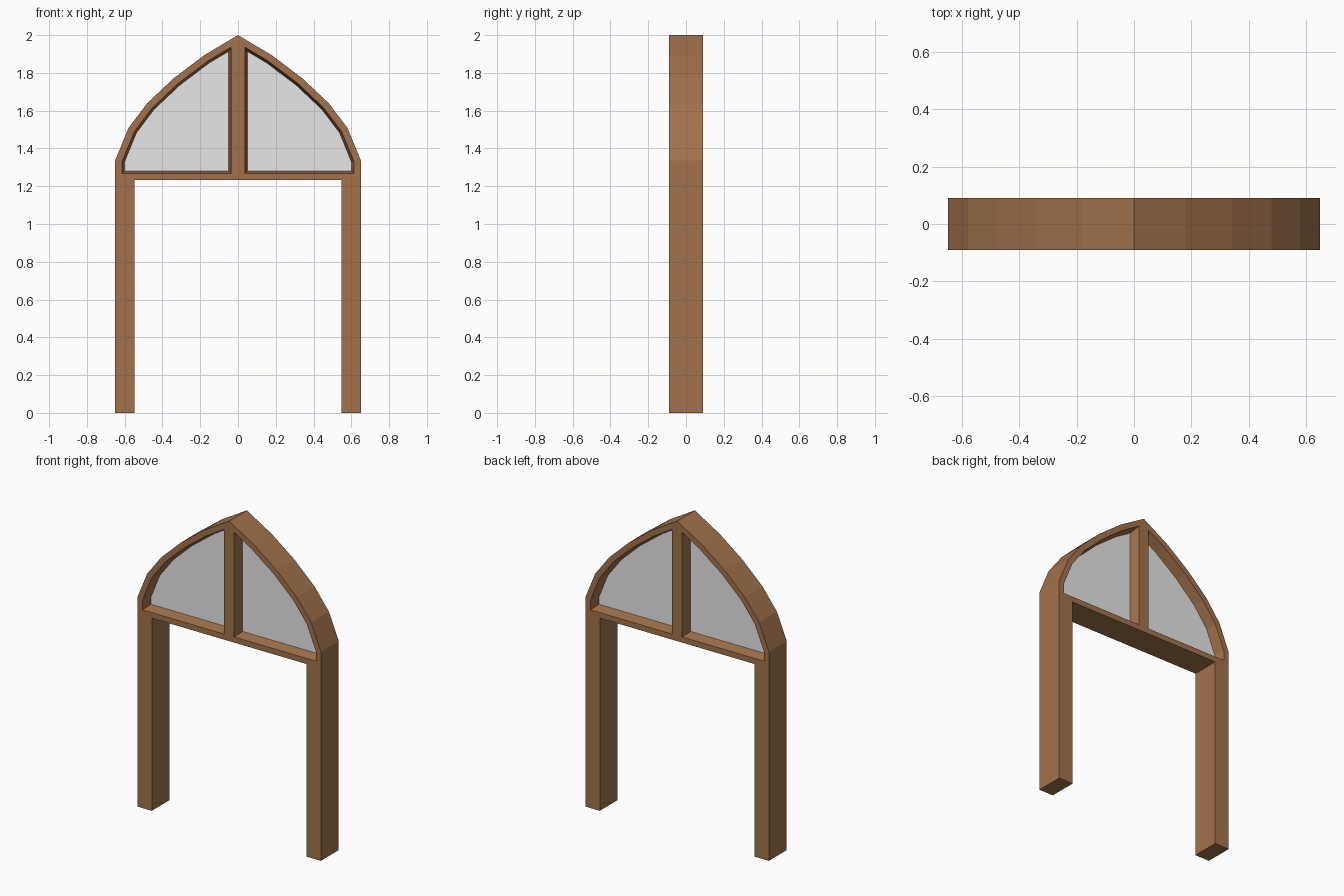
import bpy, bmesh
from mathutils import Vector

if "Cube" in bpy.data.objects:
    bpy.data.objects.remove(bpy.data.objects["Cube"])

HALF = 0.09       # half depth of the frame
GLASS = 0.022     # half thickness of the panes
BOTTOM = 1.232    # underside of the transom


def material(name, rgb):
    m = bpy.data.materials.new(name)
    m.diffuse_color = (*rgb, 1)
    m.use_nodes = True
    m.node_tree.nodes["Principled BSDF"].inputs["Base Color"].default_value = m.diffuse_color
    return m


def inset(pts, d):
    """Offset a counter-clockwise outline inwards by d."""
    out, n = [], len(pts)
    for i in range(n):
        p = Vector(pts[i])
        a = (p - Vector(pts[i - 1])).normalized()
        b = (Vector(pts[(i + 1) % n]) - p).normalized()
        na, nb = Vector((-a.y, a.x)), Vector((-b.y, b.x))
        out.append(p + (na + nb) * (d / (1 + na.dot(nb))))
    return out


def loop(bm, pts, y):
    return [bm.verts.new((p[0], y, p[1])) for p in pts]


def bridge(bm, a, b, skip=()):
    n = len(a)
    for i in range(n):
        if i not in skip:
            j = (i + 1) % n
            bm.faces.new((a[i], a[j], b[j], b[i]))


def finish(bm, name, mat):
    bmesh.ops.recalc_face_normals(bm, faces=bm.faces)
    me = bpy.data.meshes.new(name)
    bm.to_mesh(me)
    bm.free()
    me.materials.append(mat)
    ob = bpy.data.objects.new(name, me)
    bpy.context.collection.objects.link(ob)
    mod = ob.modifiers.new("mirror", 'MIRROR')
    mod.use_axis = (True, False, False)
    mod.merge_threshold = 0.0005
    return ob


wood = material("brown wood", (0.36, 0.17, 0.072))
pane = material("pale grey glass", (0.8, 0.8, 0.8))

# right half of the pointed arch outline (x, z)
outline = [(0, BOTTOM), (0.547, BOTTOM), (0.65, BOTTOM), (0.65, 1.337),
           (0.58, 1.508), (0.48, 1.64), (0.34, 1.772), (0.18, 1.893), (0, 2.0)]
opening = inset(outline, 0.036)
glass_edge = inset(outline, 0.049)

# wooden frame: faces, splayed reveals, outer walls and leg in one mesh
bm = bmesh.new()
outer, reveal = [], []
for s in (-1, 1):
    o = loop(bm, outline, s * HALF)
    f = loop(bm, opening, s * HALF)
    g = loop(bm, glass_edge, s * GLASS)
    bridge(bm, o, f)
    bridge(bm, f, g)
    outer.append(o)
    reveal.append(g)
bridge(bm, *reveal)
bridge(bm, *outer, skip=(1, len(outline) - 1))
(fo, bo) = outer
top = [fo[1], fo[2], bo[2], bo[1]]
foot = [bm.verts.new((v.co.x, v.co.y, 0)) for v in top]
bridge(bm, top, foot)
bm.faces.new(foot)
finish(bm, "arched_door_frame", wood)

# glass panes
bm = bmesh.new()
front, back = (loop(bm, glass_edge, s * GLASS) for s in (-1, 1))
bm.faces.new(front)
bm.faces.new(back)
bridge(bm, front, back)
finish(bm, "window_panes", pane)
